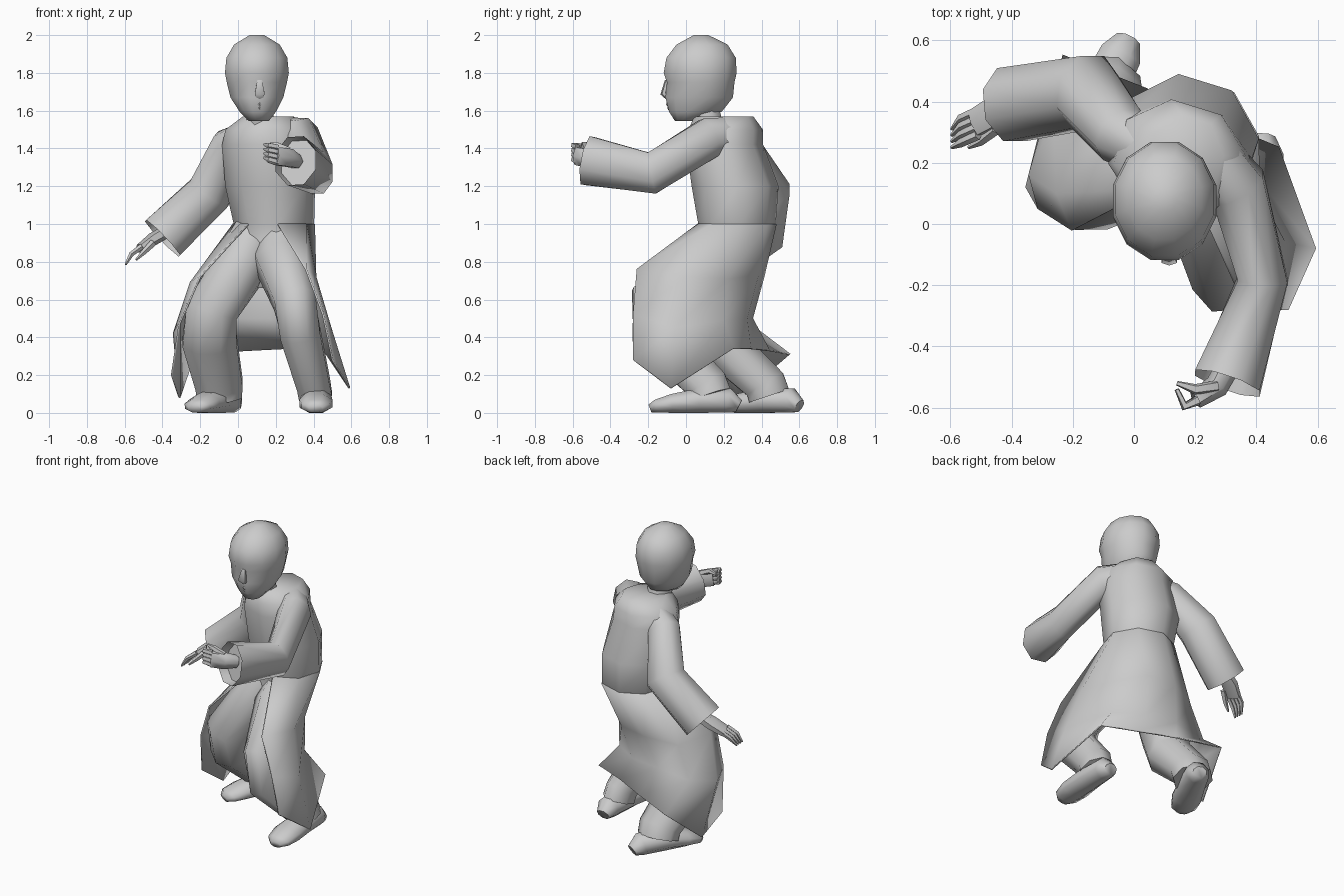
import bpy
import bmesh
from math import cos, sin, pi, radians
from mathutils import Vector

if "Cube" in bpy.data.objects:
    bpy.data.objects.remove(bpy.data.objects["Cube"])

grey = bpy.data.materials.new("plain_grey")
grey.diffuse_color = (0.6, 0.6, 0.6, 1)
grey.use_nodes = True
grey.node_tree.nodes["Principled BSDF"].inputs["Base Color"].default_value = grey.diffuse_color


def skin(name, rings, closed=True, recess=0.0):
    """Join rings of points into a surface; closed rings get end caps."""
    bm = bmesh.new()
    rows = [[bm.verts.new(p) for p in ring] for ring in rings]
    count = len(rows[0])
    for low, high in zip(rows, rows[1:]):
        for i in range(count if closed else count - 1):
            j = (i + 1) % count
            bm.faces.new((low[i], low[j], high[j], high[i]))
    if closed:
        bm.faces.new(rows[0])
        end = bm.faces.new(rows[-1])
    bmesh.ops.recalc_face_normals(bm, faces=bm.faces)
    if recess:
        bmesh.ops.inset_region(bm, faces=[end], thickness=0.012)
        bmesh.ops.translate(bm, verts=end.verts, vec=end.normal * -recess)
    mesh = bpy.data.meshes.new(name)
    bm.to_mesh(mesh)
    bm.free()
    mesh.materials.append(grey)
    obj = bpy.data.objects.new(name, mesh)
    bpy.context.collection.objects.link(obj)
    bpy.ops.object.select_all(action="DESELECT")
    obj.select_set(True)
    bpy.context.view_layer.objects.active = obj
    bpy.ops.object.shade_smooth_by_angle(angle=radians(65))
    return obj


def level_ring(section, sides, turn):
    """Points of a level ellipse given as x, y, z, half width, half depth."""
    x, y, z, a, b = section
    ring = []
    for i in range(sides):
        t = 2 * pi * (i + 0.5) / sides
        u, v = a * cos(t), b * sin(t)
        ring.append((x + u * cos(turn) - v * sin(turn), y + u * sin(turn) + v * cos(turn), z))
    return ring


def stack(name, sections, sides=12, turn=0.0):
    """Loft level ellipses from bottom to top."""
    return skin(name, [level_ring(s, sides, turn) for s in sections])


def tube(name, path, radii, across, sides=8, recess=0.0):
    """Sweep an ellipse along a path; the first radius lies along 'across'."""
    points = [Vector(p) for p in path]
    rings = []
    for k, (p, (a, b)) in enumerate(zip(points, radii)):
        ahead = points[min(k + 1, len(points) - 1)] - p
        behind = p - points[max(k - 1, 0)]
        along = (ahead.normalized() + behind.normalized()).normalized()
        u = Vector(across)
        u = (u - along * u.dot(along)).normalized()
        v = along.cross(u)
        rings.append([p + u * a * cos(2 * pi * (i + 0.5) / sides)
                      + v * b * sin(2 * pi * (i + 0.5) / sides) for i in range(sides)])
    return skin(name, rings, recess=recess)


X, Y, Z = (1, 0, 0), (0, 1, 0), (0, 0, 1)

# Head, neck and facial relief
stack("head", [(.11, -.005, 1.545, .055, .055), (.105, .05, 1.595, .1, .145),
               (.1, .07, 1.67, .145, .185), (.1, .078, 1.75, .165, .185),
               (.1, .075, 1.8, .175, .2), (.1, .08, 1.88, .167, .19),
               (.1, .085, 1.95, .125, .14), (.1, .08, 2.0, .04, .04)])
stack("neck", [(.12, .13, 1.5, .08, .08), (.11, .09, 1.66, .075, .08)], sides=8)
tube("nose", [(.115, -.1, 1.76), (.115, -.118, 1.69), (.115, -.09, 1.66)],
     [(.015, .012), (.03, .018), (.018, .01)], X, sides=6)
for name, z, y in (("upper_lip", 1.635, -.095), ("lower_lip", 1.615, -.088)):
    tube(name, [(.07, y + .03, z), (.115, y, z), (.16, y + .03, z)],
         [(.006, .006), (.012, .012), (.006, .006)], Z, sides=6)

# Torso, twisted towards the drawn back shoulder
TWIST = -.3
waist = (.19, .27, 1.0, .215, .205)
stack("torso", [(.16, .2, .66, .08, .08), (.17, .2, .8, .16, .15),
                (.18, .25, .92, .18, .18), waist,
                (.17, .26, 1.2, .24, .23), (.15, .205, 1.42, .24, .2),
                (.15, .21, 1.5, .22, .195), (.16, .2, 1.57, .13, .16)],
      sides=8, turn=TWIST)

# Sleeves with hollow cuffs
tube("left_sleeve", [(.22, .25, 1.47), (.34, .12, 1.455), (.42, -.18, 1.27), (.305, -.52, 1.335)],
     [(.1, .1), (.1, .115), (.088, .12), (.12, .14)], X, recess=.06)
tube("right_sleeve", [(.08, .22, 1.48), (-.04, .29, 1.41), (-.15, .43, 1.165), (-.4, .39, .925)],
     [(.08, .08), (.1, .11), (.13, .13), (.13, .14)], Y, recess=.06)

# Hands
tube("left_palm", [(.31, -.46, 1.33), (.27, -.53, 1.35), (.2, -.575, 1.36)],
     [(.04, .04), (.055, .04), (.055, .03)], Z, sides=6)
tube("right_palm", [(-.38, .4, .96), (-.45, .37, .92), (-.52, .33, .87)],
     [(.04, .035), (.055, .035), (.05, .025)], Y, sides=6)
for i in range(4):
    s = i / 3
    tube("left_finger", [(.21, -.575, 1.325 + .08 * s), (.165, -.595, 1.34 + .075 * s),
                         (.14, -.54, 1.35 + .07 * s)],
         [(.017, .018), (.017, .016), (.008, .008)], Z, sides=5)
    tube("right_finger", [(-.51, .29 + .08 * s, .88), (-.565, .265 + .08 * s, .84),
                          (-.595, .25 + .06 * s, .785)],
         [(.016, .016), (.015, .014), (.006, .006)], Y, sides=5)
tube("left_thumb", [(.27, -.53, 1.39), (.2, -.54, 1.42), (.14, -.52, 1.42)],
     [(.02, .02), (.018, .018), (.008, .008)], Z, sides=5)
tube("right_thumb", [(-.45, .31, .9), (-.5, .27, .85), (-.54, .25, .81)],
     [(.02, .02), (.015, .015), (.006, .006)], Y, sides=5)

# Trouser legs in a crouch
tube("left_leg", [(.23, .24, .95), (.23, .1, .8), (.3, -.15, .59), (.33, -.16, .42),
                  (.4, .11, .15), (.41, .13, .09)],
     [(.13, .13), (.15, .15), (.12, .16), (.115, .14), (.095, .12), (.095, .12)], X)
tube("right_leg", [(.1, .25, .95), (.03, .19, .8), (-.14, .12, .54), (-.15, .17, .38),
                   (-.1, .42, .15), (-.1, .44, .09)],
     [(.13, .13), (.15, .15), (.15, .15), (.155, .14), (.135, .12), (.13, .12)], X)

# Shoes
for name, heel, toe in (("left_shoe", (.42, .28), (.41, -.19)),
                        ("right_shoe", (-.02, .6), (-.23, .18))):
    a, b = Vector((*heel, 0)), Vector((*toe, 0))
    path, radii = [], []
    for t, width, height in ((0, .045, .07), (.12, .075, .13), (.45, .085, .13),
                             (.75, .095, .1), (.93, .08, .07), (1, .04, .045)):
        path.append(a.lerp(b, t) + Vector((0, 0, height / 2)))
        radii.append((width, height / 2 / cos(pi / 8)))
    tube(name, path, radii, (b - a).cross(Vector(Z)))

# Open coat skirt hung from the torso's waist ring, running from the right
# front edge round the back, pinched behind the knees and flared at the hem
waist_ring = level_ring(waist, 8, TWIST)
rows = [
    [waist_ring[(5 - k) % 8] for k in range(8)],
    [(-.2, -.02, .72), (-.25, .1, .69), (-.17, .33, .68), (.02, .41, .72),
     (.21, .38, .73), (.34, .22, .71), (.41, .0, .72), (.36, -.26, .76)],
    [(-.31, .05, .47), (-.34, .16, .42), (-.26, .34, .47), (-.04, .35, .5),
     (.17, .32, .5), (.35, .2, .49), (.49, -.06, .45), (.45, -.28, .52)],
    [(-.35, .12, .2), (-.31, .28, .08), (-.23, .55, .31), (.04, .44, .33),
     (.25, .34, .34), (.47, .25, .34), (.59, -.08, .13), (.5, -.28, .28)],
]
coat = skin("coat_skirt", rows, closed=False)
cloth = coat.modifiers.new("cloth_thickness", "SOLIDIFY")
cloth.thickness = .01
cloth.offset = 0
